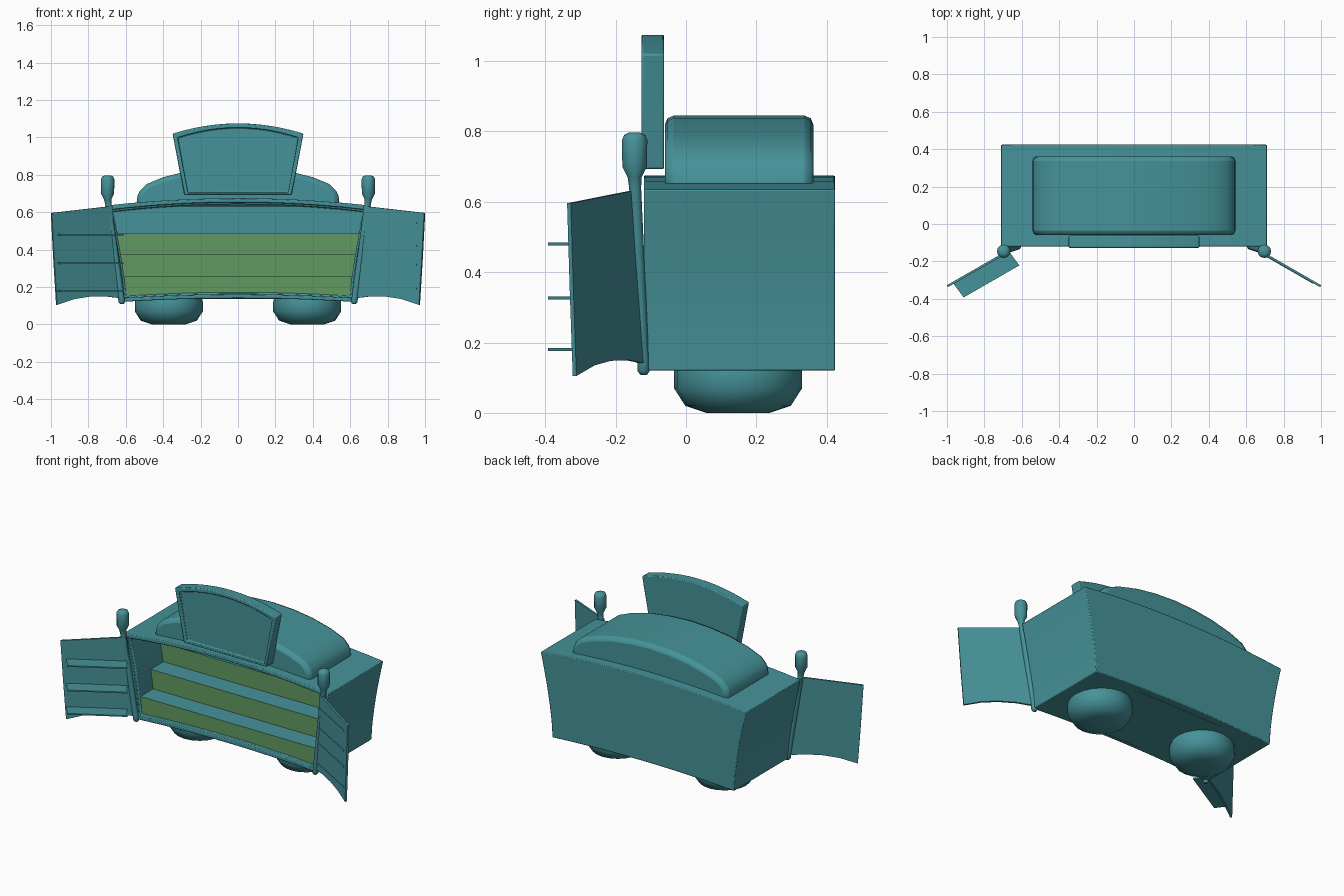
import bpy, bmesh, math
from mathutils import Vector

if "Cube" in bpy.data.objects:
    bpy.data.objects.remove(bpy.data.objects["Cube"])


def material(name, colour):
    m = bpy.data.materials.new(name)
    m.diffuse_color = colour
    m.use_nodes = True
    m.node_tree.nodes["Principled BSDF"].inputs["Base Color"].default_value = m.diffuse_color
    return m


TEAL = material("teal", (0.06, 0.29, 0.32, 1))
GREEN = material("green", (0.12, 0.32, 0.12, 1))


def loft(name, rings, bevel=0.0, green_front=False, smooth=35):
    """Skin a row of equal-length point rings and cap both ends."""
    bm = bmesh.new()
    vs = [[bm.verts.new(p) for p in r] for r in rings]
    n = len(vs[0])
    for a, b in zip(vs, vs[1:]):
        for i in range(n):
            j = (i + 1) % n
            bm.faces.new((a[i], a[j], b[j], b[i]))
    bm.faces.new(vs[0])
    bm.faces.new(vs[-1])
    bmesh.ops.recalc_face_normals(bm, faces=bm.faces[:])
    bm.normal_update()
    if green_front:
        for f in bm.faces:
            f.material_index = 1 if f.normal.y < -0.9 else 0
    me = bpy.data.meshes.new(name)
    bm.to_mesh(me)
    bm.free()
    me.materials.append(TEAL)
    me.materials.append(GREEN)
    ob = bpy.data.objects.new(name, me)
    bpy.context.collection.objects.link(ob)
    bpy.ops.object.select_all(action='DESELECT')
    ob.select_set(True)
    bpy.context.view_layer.objects.active = ob
    bpy.ops.object.shade_smooth_by_angle(angle=math.radians(smooth))
    if bevel:
        m = ob.modifiers.new("bevel", 'BEVEL')
        m.width, m.segments, m.limit_method = bevel, 2, 'ANGLE'
        m.angle_limit = math.radians(40)
    return ob


def at_y(pts, y):
    return [(x, y, z) for x, z in pts]


def circle(c, r, n=16):
    return [(c[0] + r * math.cos(2 * math.pi * i / n),
             c[1] + r * math.sin(2 * math.pi * i / n), c[2]) for i in range(n)]


def side(z):
    """Half width of the flared body at height z."""
    return 0.63 + 0.082 * (max(z - 0.12, 0) / 0.515) ** 1.5


def arch(w, z, rise, n=12):
    return [(w * (2 * i / n - 1), z + rise * (1 - (2 * i / n - 1) ** 2)) for i in range(n + 1)]


def body_outline(d):
    z0, z1 = 0.12 + d, 0.635 - d
    zs = [z0 + (z1 - z0) * k / 5 for k in range(1, 5)]
    top = arch(side(z1) - d, z1, 0.04)
    bottom = arch(side(z0) - d, z0, 0.02)[::-1]
    return (top + [(side(z) - d, z) for z in reversed(zs)] + bottom
            + [(-side(z) + d, z) for z in zs])


# Hollow body with an open front and a small stepped rim
outer, rim, inner = body_outline(0), body_outline(0.022), body_outline(0.032)
loft("body", [at_y(outer, 0.424), at_y(outer, -0.12), at_y(rim, -0.12),
              at_y(rim, -0.10), at_y(inner, -0.10), at_y(inner, 0.36)], 0.008)

# Display steps with green risers
for i, (y, z) in enumerate([(-0.095, 0.257), (0.03, 0.375), (0.155, 0.49)]):
    w0, w1 = side(0.135) - 0.014, side(z) - 0.014
    pts = [(-w0, 0.135), (w0, 0.135), (w1, z), (-w1, z)]
    loft(f"display_step_{i + 1}", [at_y(pts, y), at_y(pts, 0.38)], green_front=True)

# Domed roof
half = [(0.545, 0.63), (0.537, 0.69), (0.525, 0.715), (0.49, 0.75), (0.40, 0.787),
        (0.27, 0.82), (0.14, 0.838)]
dome = half + [(0, 0.845)] + [(-x, z) for x, z in reversed(half)]
loft("roof_dome", [at_y(dome, 0.362), at_y(dome, -0.06)], 0.025)


# Sign board with recessed face
def sign(w_top, z_top, rise, w_bot, z_bot):
    return arch(w_top, z_top, rise) + [(w_bot, z_bot), (-w_bot, z_bot)]


s_out = sign(0.35, 1.02, 0.055, 0.288, 0.693)
s_in = sign(0.322, 0.998, 0.053, 0.268, 0.704)
loft("sign_board", [at_y(s_out, -0.062), at_y(s_out, -0.127),
                    at_y(s_in, -0.127), at_y(s_in, -0.105)], 0.008)

# Wheels
for s, side_name in ((-1, "left"), (1, "right")):
    prof = [(0.0, 0.09), (0.02, 0.15), (0.07, 0.182), (0.12, 0.182), (0.17, 0.17)]
    loft(f"{side_name}_wheel", [circle((s * 0.37, 0.148, z), r, 20) for z, r in prof], smooth=50)


# Doors: the plane leans forward away from the hinge
def on_door(s, u, z, out=0.0):
    y = -0.15 - (u - 0.68) * 0.575
    return (s * (u - 0.5 * out), y - 0.87 * out, z)


for s, side_name in ((-1, "left"), (1, "right")):
    outline = [(0.675, 0.633), (0.998, 0.596), (0.985, 0.35), (0.97, 0.105), (0.88, 0.135),
               (0.80, 0.148), (0.71, 0.15), (0.625, 0.14), (0.65, 0.39)]
    loft(f"{side_name}_door", [[on_door(s, u, z, o) for u, z in outline] for o in (-0.006, 0.006)])

    # Shelves: deep on the left door, nearly flush on the right door
    heights, depth = ([0.18, 0.327, 0.48], 0.095) if s < 0 else ([0.19, 0.32, 0.42, 0.545], 0.009)
    for i, z in enumerate(heights):
        corners = [(0.67, 0), (0.968, 0), (0.958, depth), (0.66, depth)]
        loft(f"{side_name}_door_shelf_{i + 1}",
             [[on_door(s, u, z + h, o) for u, o in corners] for h in (-0.004, 0.004)])

    # Hinge post with rounded knob
    rings = []
    for z, r in [(0.108, 0.009), (0.118, 0.017), (0.14, 0.017), (0.64, 0.017), (0.67, 0.02),
                 (0.70, 0.035), (0.775, 0.036), (0.79, 0.03), (0.797, 0.016)]:
        t = min((z - 0.108) / 0.562, 1)
        rings.append(circle((s * (0.62 + 0.077 * t), -0.12 - 0.026 * t, z), r, 12))
    loft(f"{side_name}_hinge_post", rings, smooth=50)
